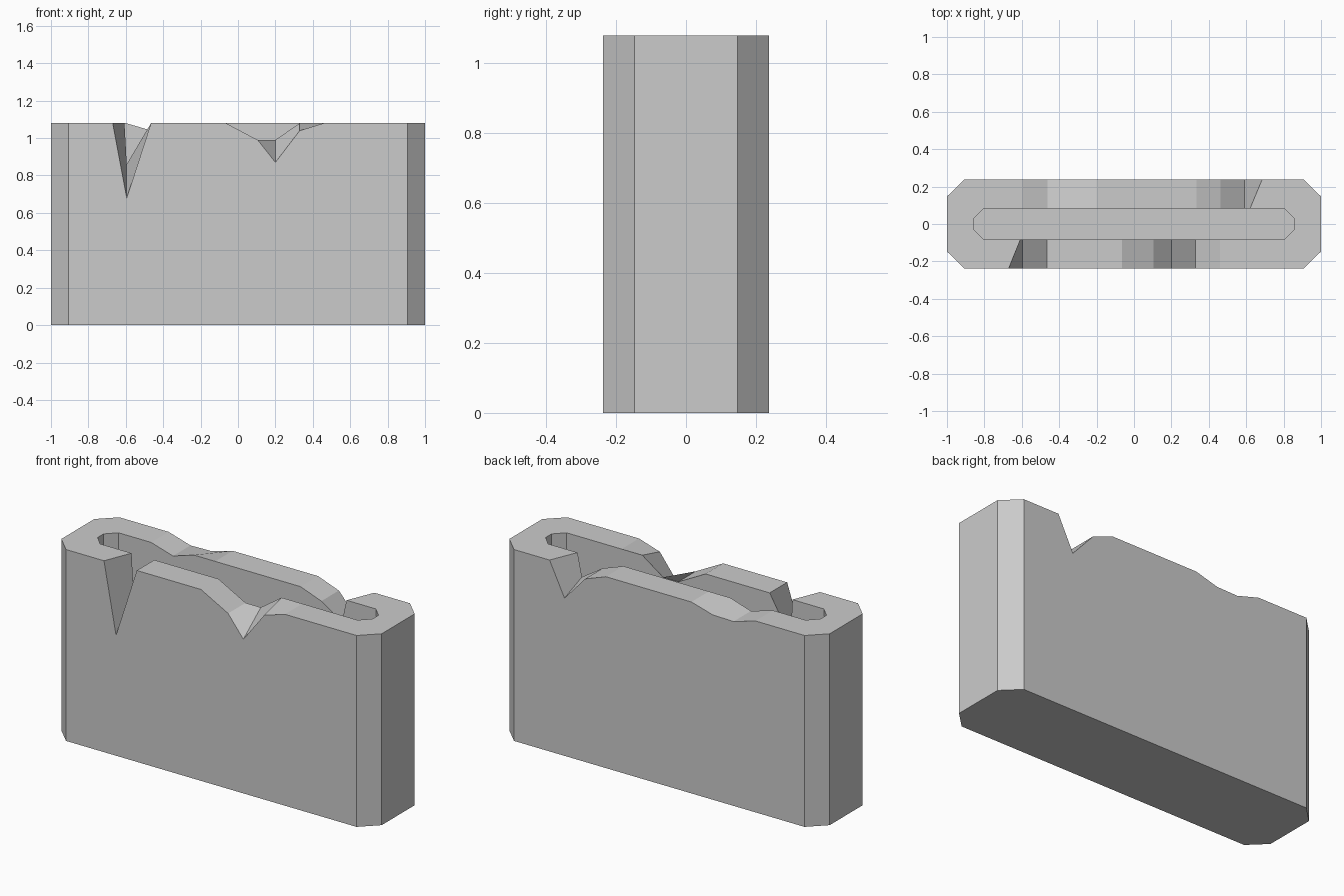
import bpy
import bmesh

cube = bpy.data.objects.get("Cube")
if cube:
    bpy.data.objects.remove(cube, do_unlink=True)

TOP, FLOOR = 1.08, 0.15

stone = bpy.data.materials.new("light grey stone")
stone.use_nodes = True
stone.diffuse_color = (0.6, 0.6, 0.6, 1)
bsdf = stone.node_tree.nodes["Principled BSDF"]
bsdf.inputs["Base Color"].default_value = (0.6, 0.6, 0.6, 1)
bsdf.inputs["Roughness"].default_value = 0.9

# Chips in each long wall: (outer x, outer z, inner x, inner z), left to right
FRONT_CHIPS = [
    (-0.67, TOP, -0.607, TOP), (-0.595, 0.68, -0.595, 0.86), (-0.465, TOP, -0.465, TOP),
    (-0.065, TOP, -0.065, TOP), (0.105, 0.99, 0.105, 0.99), (0.2, 0.87, 0.2, 0.99),
    (0.33, 1.04, 0.33, TOP), (0.46, TOP, 0.46, TOP),
]
BACK_CHIPS = [
    (-0.6, TOP, -0.6, TOP), (-0.463, 1.04, -0.463, 1.04), (-0.334, 1.043, -0.334, TOP),
    (-0.2, TOP, -0.2, TOP), (0.333, TOP, 0.333, TOP), (0.463, 1.033, 0.463, 1.033),
    (0.592, 0.89, 0.592, 0.95), (0.685, TOP, 0.62, TOP),
]


def rim(end_x, side_x, side_y, end_y, inner):
    """Rim points per side, anticlockwise from the front; chips break the long sides."""
    k = 2 if inner else 0
    front = [(c[k], -side_y, c[k + 1]) for c in FRONT_CHIPS]
    back = [(c[k], side_y, c[k + 1]) for c in reversed(BACK_CHIPS)]
    return ([(-side_x, -side_y, TOP)] + front + [(side_x, -side_y, TOP)]
            + [(end_x, -end_y, TOP), (end_x, end_y, TOP)]
            + [(side_x, side_y, TOP)] + back + [(-side_x, side_y, TOP)]
            + [(-end_x, end_y, TOP), (-end_x, -end_y, TOP)])


def shell(bm, points, base_z, flip):
    """Eight upright walls below a rim, closed by a flat base. Returns the rim verts."""
    top = [bm.verts.new(p) for p in points]
    n, f, b = len(top), len(FRONT_CHIPS), len(BACK_CHIPS)
    corners = [0, f + 1, f + 2, f + 3, f + 4, f + b + 5, f + b + 6, f + b + 7]
    base = [bm.verts.new((points[i][0], points[i][1], base_z)) for i in corners]
    for j, start in enumerate(corners):
        nxt = (j + 1) % len(corners)
        stop = corners[nxt] if nxt else n
        upper = [top[i % n] for i in range(start, stop + 1)]
        wall = [base[j], base[nxt]] + upper[::-1]
        bm.faces.new(wall[::-1] if flip else wall)
    bm.faces.new(base if flip else base[::-1])
    return top


# Hollow wall block: outer shell, inner slot and the chipped rim between them
bm = bmesh.new()
outer = shell(bm, rim(1.0, 0.907, 0.238, 0.147, False), 0, False)
inner = shell(bm, rim(0.858, 0.803, 0.082, 0.027, True), FLOOR, True)
for i in range(len(outer)):
    j = (i + 1) % len(outer)
    bm.faces.new((outer[i], outer[j], inner[j], inner[i]))
bm.normal_update()

mesh = bpy.data.meshes.new("chipped_wall_block")
bm.to_mesh(mesh)
bm.free()
mesh.materials.append(stone)
block = bpy.data.objects.new("chipped_wall_block", mesh)
bpy.context.collection.objects.link(block)
